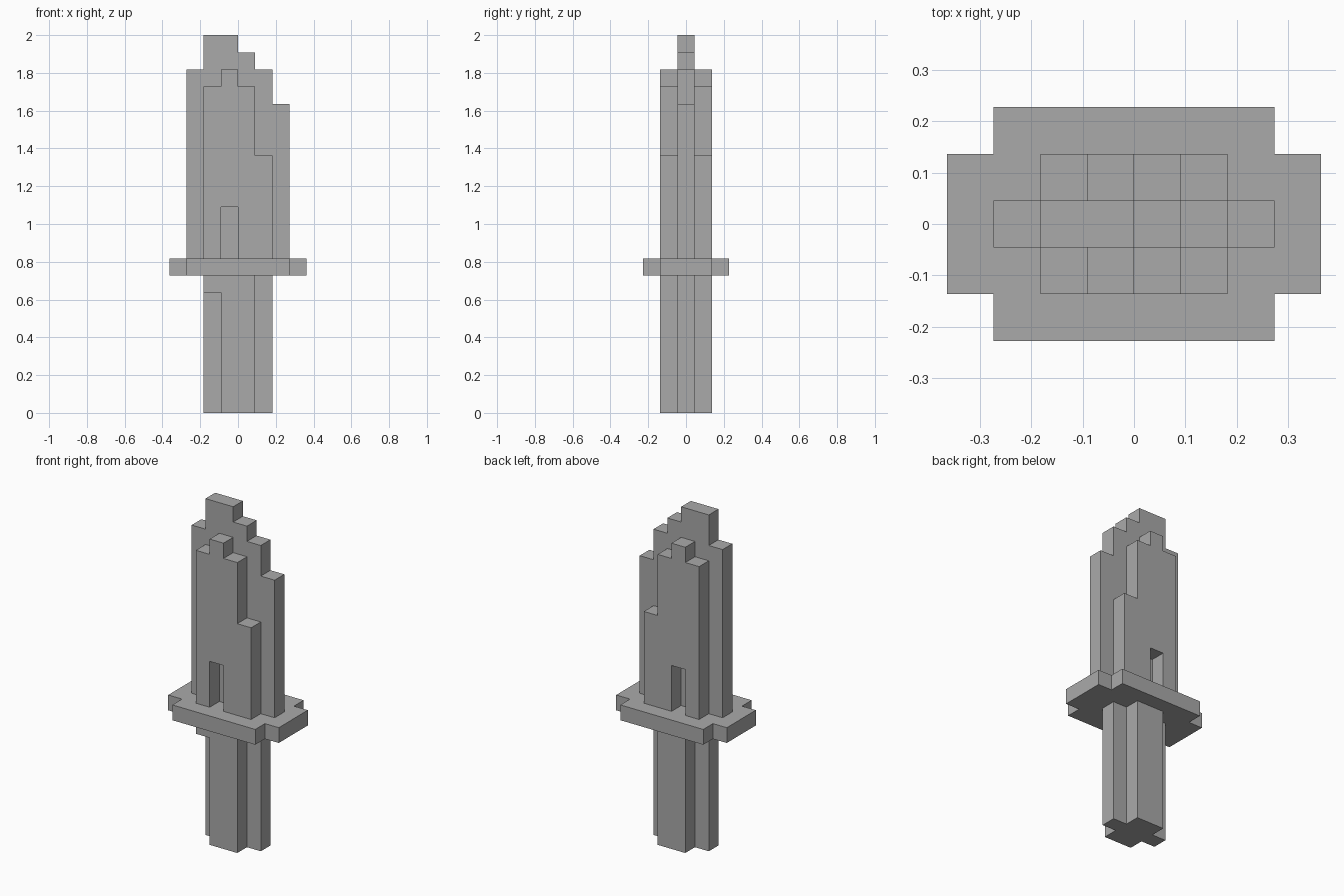
import bpy
import bmesh
import math
from mathutils import Vector

cube = bpy.data.objects.get("Cube")
if cube:
    bpy.data.objects.remove(cube, do_unlink=True)

U = 2 / 22  # edge of one block

grey = bpy.data.materials.new("plain grey")
grey.use_nodes = True
colour = (0.4, 0.4, 0.4, 1)
grey.diffuse_color = colour
grey.node_tree.nodes["Principled BSDF"].inputs["Base Color"].default_value = colour


def box(x0, x1, y0, y1, z0, z1):
    """Set of blocks filling a range; layer y = 0 is centred."""
    return {(x, y, z) for x in range(x0, x1) for y in range(y0, y1) for z in range(z0, z1)}


def skin(name, cells):
    """Closed surface around a set of blocks, with flat areas merged."""
    bm = bmesh.new()
    for cell in cells:
        centre = Vector(cell) + Vector((0.5, 0, 0.5))
        for axis in range(3):
            for sign in (-1, 1):
                n = Vector((0, 0, 0))
                n[axis] = sign
                if tuple(int(c + d) for c, d in zip(cell, n)) in cells:
                    continue
                a = Vector((0, 0, 0))
                a[(axis + 1) % 3] = 0.5
                b = n.cross(a)
                corners = (-a - b, a - b, a + b, b - a)
                bm.faces.new([bm.verts.new((centre + n / 2 + c) * U) for c in corners])
    bmesh.ops.remove_doubles(bm, verts=bm.verts, dist=U / 100)
    bmesh.ops.dissolve_limit(bm, angle_limit=math.radians(1), verts=bm.verts, edges=bm.edges)
    mesh = bpy.data.meshes.new(name)
    bm.to_mesh(mesh)
    bm.free()
    mesh.materials.append(grey)
    obj = bpy.data.objects.new(name, mesh)
    bpy.context.collection.objects.link(obj)


# Grip: cross-shaped post with one block under the guard at the front
grip = box(-2, 2, 0, 1, 0, 8) | box(-1, 1, -1, 2, 0, 8) | box(-2, -1, -1, 0, 7, 8)
skin("grip", grip)

# Guard: flat plate with notched corners
skin("guard", box(-4, 4, -1, 2, 8, 9) | box(-3, 3, -2, 3, 8, 9))

# Blade: stepped core with a shorter stepped layer on each side
blade = set()
for x, top in zip(range(-3, 3), (20, 22, 22, 21, 20, 18)):
    blade |= box(x, x + 1, 0, 1, 9, top)
for x, top in zip(range(-2, 2), (19, 20, 19, 15)):
    for y in (-1, 1):
        blade |= box(x, x + 1, y, y + 1, 9, top)
# Slot at the foot of both side layers
for y in (-1, 1):
    blade -= box(-1, 0, y, y + 1, 9, 12)
skin("blade", blade)
